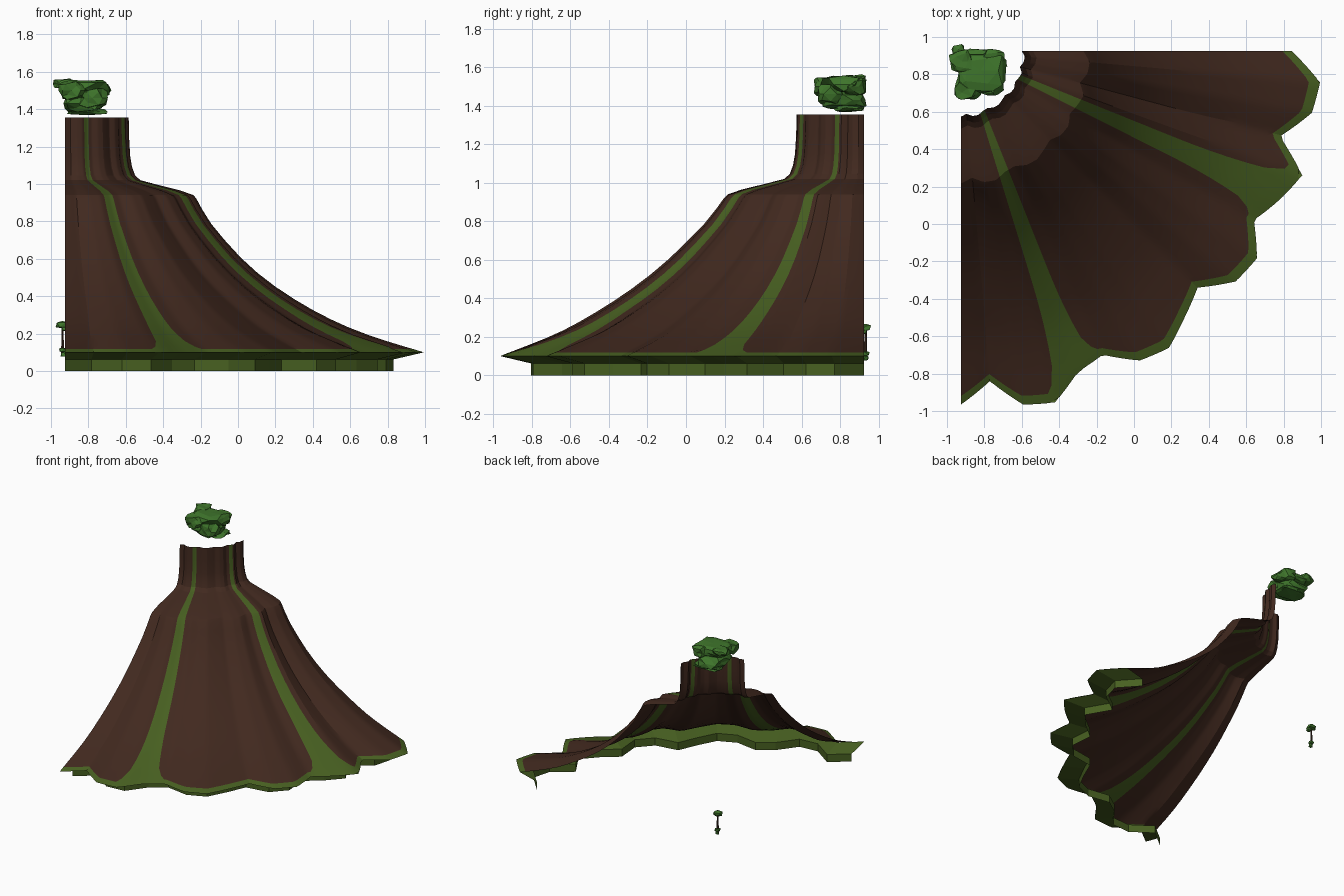
import bpy, bmesh, math, random
from mathutils import Vector

random.seed(4)
cube = bpy.data.objects.get("Cube")
if cube:
    bpy.data.objects.remove(cube)

CX, CY = -0.925, 0.925          # axis of the quarter mountain


def material(name, rgb):
    m = bpy.data.materials.new(name)
    m.use_nodes = True
    m.diffuse_color = (*rgb, 1)
    m.node_tree.nodes["Principled BSDF"].inputs["Base Color"].default_value = (*rgb, 1)
    return m


EARTH = material("earth brown", (0.053, 0.022, 0.0135))
GRASS = material("grass green", (0.064, 0.117, 0.015))
LEAF = material("leaf green", (0.048, 0.175, 0.024))
BARK = material("dark bark", (0.040, 0.020, 0.012))

# Scalloped outline: radius every five degrees, from +x round to -y
OUTLINE = [1.768, 1.927, 1.905, 1.765, 1.942, 1.881, 1.808, 1.932, 1.917, 1.789,
           1.86, 1.938, 1.911, 1.792, 1.826, 1.945, 1.92, 1.772, 1.89]
RIDGE = 1.935

# Slope profile (ridge radius, height), from rim to foot
PROFILE = [(.342, 1.355), (.344, 1.25), (.35, 1.15), (.36, 1.09), (.377, 1.045),
           (.405, 1.02), (.5, .995), (.62, .965), (.69, .94), (.706, .92), (.735, .865),
           (.785, .785), (.855, .7), (.94, .607), (1.03, .525), (1.125, .452),
           (1.225, .386), (1.325, .328), (1.425, .277), (1.525, .233), (1.63, .194),
           (1.735, .16), (1.83, .131), (1.875, .118), (RIDGE, .1)]


def outline(deg):
    """Ratio of the scalloped outline to the ridge radius."""
    i = min(int(deg / 5), 17)
    f = deg / 5 - i
    return (OUTLINE[i] * (1 - f) + OUTLINE[i + 1] * f) / RIDGE


def polar(deg, r, z):
    a = math.radians(deg)
    return Vector((CX + r * math.cos(a), CY - r * math.sin(a), z))


def slope_point(deg, r, z):
    """Flutes soften up the slope, which bulges more towards the front."""
    s = min(1, (z - .1) / .84)
    flute = 1 + (outline(deg) - 1) * (1 - .4 * min(1, 4 * s))
    bulge = 1 + (.04 * s + .28 * s * (1 - s)) * deg / 90
    return polar(deg, r * flute * bulge, z)


def finish(name, bm, mats):
    me = bpy.data.meshes.new(name)
    bm.to_mesh(me)
    bm.free()
    for m in mats:
        me.materials.append(m)
    ob = bpy.data.objects.new(name, me)
    bpy.context.collection.objects.link(ob)
    return ob


def sheet(name, rows, mats, rule):
    """Skin a grid of points; rule(row, column) picks the material."""
    bm = bmesh.new()
    grid = [[bm.verts.new(p) for p in row] for row in rows]
    for j in range(len(grid) - 1):
        for i in range(len(grid[j]) - 1):
            f = bm.faces.new((grid[j][i], grid[j][i + 1], grid[j + 1][i + 1], grid[j + 1][i]))
            f.material_index = rule(j, i)
    bm.normal_update()
    if sum(f.normal.x - f.normal.y for f in bm.faces) < 0:
        bmesh.ops.reverse_faces(bm, faces=bm.faces)
    return finish(name, bm, mats)


# Mountain slope: columns follow the edges of the two grassy gullies
SPANS = [22, 6, 44, 6, 20]


def columns(r):
    w = 2.3 + 1.7 * max(0, (r - 1.2) / .7) ** 2 + 1.3 * max(0, (r - 1.73) / .145) ** 2
    w = min(w, 5.2)
    keys = [0, 24.3 - w, 24.3 + w, 70.6 - w, 70.6 + w, 90]
    out = [0]
    for k, n in enumerate(SPANS):
        out += [keys[k] + (keys[k + 1] - keys[k]) * (s + 1) / n for s in range(n)]
    return out


def slope_colour(j, i):
    gully = 22 <= i < 28 or 72 <= i < 78
    return 1 if gully or j == len(PROFILE) - 2 else 0


slope = sheet("mountain_slope",
              [[slope_point(d, r, z) for d in columns(r)] for r, z in PROFILE],
              [EARTH, GRASS], slope_colour)
bpy.ops.object.select_all(action='DESELECT')
slope.select_set(True)
bpy.context.view_layer.objects.active = slope
bpy.ops.object.shade_smooth_by_angle(angle=math.radians(20))

# Grass ledge underside and the straight skirt below it
LEDGE = [(1.0, .1), (.915, .062), (.915, 0)]
sheet("grass_skirt",
      [[polar(d, RIDGE * k * outline(d), z) for d in range(0, 91, 5)] for k, z in LEDGE],
      [GRASS], lambda j, i: 0)


# Foliage lumps: boxy, jittered low-poly spheres
def foliage(name, lumps, jitter, level):
    bm = bmesh.new()
    for centre, size in lumps:
        for v in bmesh.ops.create_icosphere(bm, subdivisions=level, radius=1)["verts"]:
            k = 1 + random.uniform(-jitter, jitter)
            v.co = Vector(c + math.copysign(abs(a) ** .65, a) * b * k
                          for c, a, b in zip(centre, v.co, size))
    return finish(name, bm, [LEAF])


foliage("summit_canopy", [
    ((-.82, .82, 1.51), (.125, .105, .045)),
    ((-.75, .875, 1.50), (.065, .06, .045)),
    ((-.92, .87, 1.535), (.06, .06, .028)),
    ((-.89, .725, 1.50), (.065, .06, .045)),
    ((-.78, .75, 1.46), (.075, .065, .05)),
    ((-.82, .82, 1.43), (.115, .11, .045)),
    ((-.80, .85, 1.385), (.105, .08, .016)),
], 0.2, 2)

# Small tree standing at the axis
TX, TY = -0.938, 0.933
foliage("small_tree_crown", [((TX, TY, .247), (.034, .028, .018)),
                             ((TX + .014, TY - .012, .226), (.02, .018, .013))], 0.2, 1)
foliage("small_tree_bush", [((TX, TY, .112), (.022, .02, .014)),
                            ((TX + .004, TY, .088), (.014, .014, .014))], 0.2, 1)
bm = bmesh.new()
bmesh.ops.create_cone(bm, cap_ends=True, segments=6, radius1=.009, radius2=.006, depth=.14)
trunk = finish("small_tree_trunk", bm, [BARK])
trunk.location = (TX, TY, .16)
